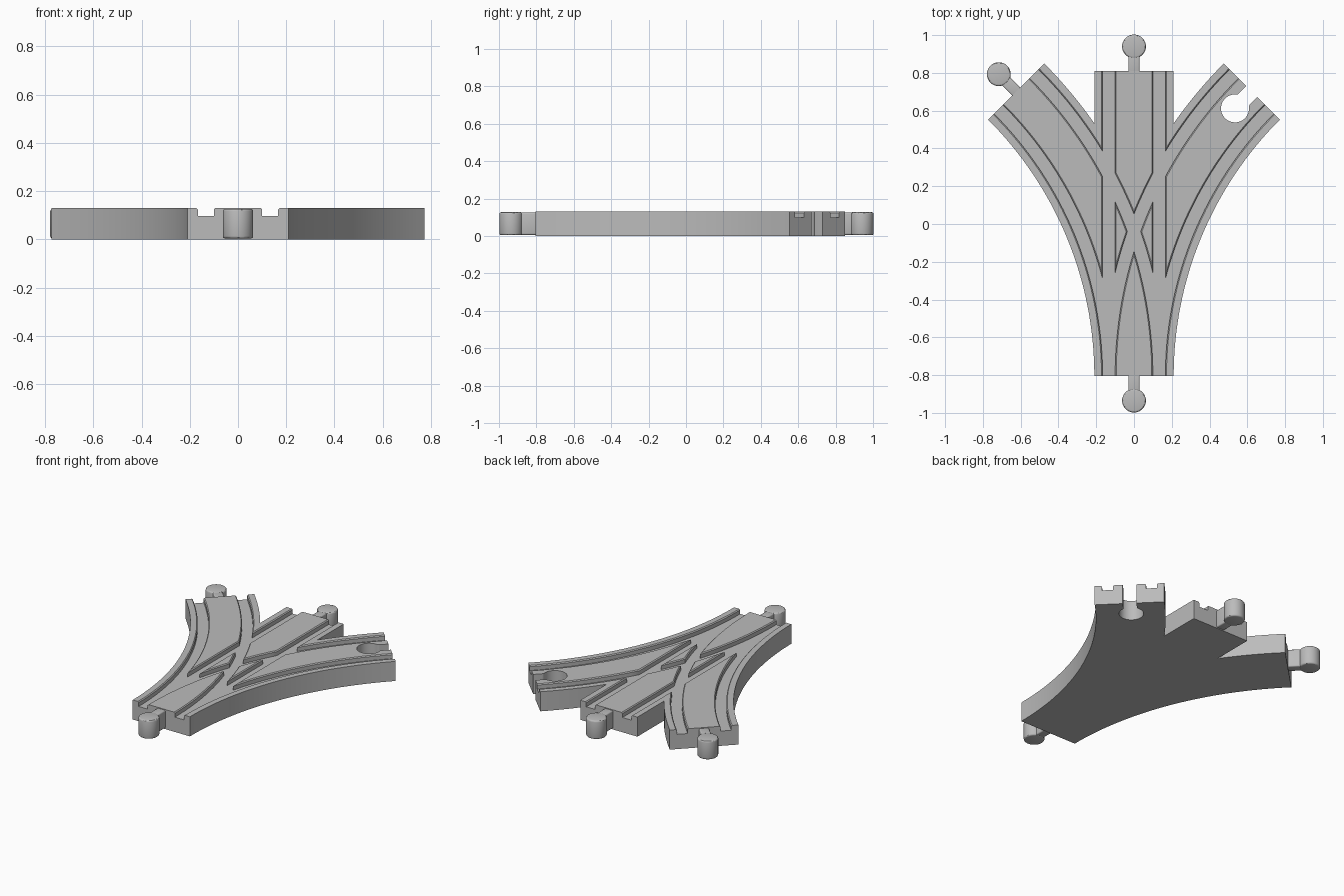
import bpy, bmesh
from math import sin, cos, tan, pi, radians, sqrt, atan2
from mathutils import Matrix, Vector

if "Cube" in bpy.data.objects:
    bpy.data.objects.remove(bpy.data.objects["Cube"], do_unlink=True)

FRONT, BACK = -0.805, 0.81      # ends of the straight track
HALF, HEIGHT = 0.21, 0.13       # track half width and thickness
RADIUS, SWEEP = 2.13, pi / 4    # centre line of the curved tracks
FLOOR = 0.098                   # height of the groove floor
STEPS = 32

grey = bpy.data.materials.new("plain grey")
grey.use_nodes = True
colour = (0.5, 0.5, 0.5, 1)
grey.diffuse_color = colour
grey.node_tree.nodes["Principled BSDF"].inputs["Base Color"].default_value = colour


def new_object(name, bm):
    bmesh.ops.recalc_face_normals(bm, faces=bm.faces)
    mesh = bpy.data.meshes.new(name)
    bm.to_mesh(mesh)
    bm.free()
    mesh.materials.append(grey)
    obj = bpy.data.objects.new(name, mesh)
    bpy.context.collection.objects.link(obj)
    return obj


def activate(obj):
    bpy.ops.object.select_all(action='DESELECT')
    obj.select_set(True)
    bpy.context.view_layer.objects.active = obj


def smooth(obj):
    activate(obj)
    bpy.ops.object.shade_smooth_by_angle(angle=radians(30))


def prism(name, outline, z0, z1):
    bm = bmesh.new()
    face = bm.faces.new([bm.verts.new((x, y, z0)) for x, y in outline])
    top = bmesh.ops.extrude_face_region(bm, geom=[face])["geom"]
    verts = [v for v in top if isinstance(v, bmesh.types.BMVert)]
    bmesh.ops.translate(bm, verts=verts, vec=(0, 0, z1 - z0))
    return new_object(name, bm)


def arc_point(side, angle, offset, extra=0.0):
    """Point on a curved track, offset towards the inside of its bend."""
    r = RADIUS - offset
    return (side * (RADIUS - r * cos(angle) + extra * sin(angle)),
            FRONT + r * sin(angle) + extra * cos(angle))


def track_path(side, offset):
    """Groove line running a little past both ends of a track."""
    if side == 0:
        return [(offset, FRONT - 0.05), (offset, BACK + 0.05)]
    pts = [arc_point(side, SWEEP * i / STEPS, offset) for i in range(STEPS + 1)]
    return ([arc_point(side, 0, offset, -0.05)] + pts
            + [arc_point(side, SWEEP, offset, 0.05)])


def groove_cutter(side, sign):
    """Channel section with eased upper edges, swept along a track."""
    lo, hi, ease = 0.1, 0.166, HEIGHT - 0.006
    section = [(lo, FLOOR), (hi, FLOOR), (hi, ease), (hi + 0.016, ease + 0.016),
               (lo - 0.016, ease + 0.016), (lo, ease)]
    bm = bmesh.new()
    rails = [[bm.verts.new((x, y, z)) for x, y in track_path(side, sign * off)]
             for off, z in section]
    for a, b in zip(rails, rails[1:] + rails[:1]):
        for i in range(len(a) - 1):
            bm.faces.new((a[i], a[i + 1], b[i + 1], b[i]))
    bm.faces.new([r[0] for r in rails])
    bm.faces.new([r[-1] for r in rails])
    return new_object("groove_cutter", bm)


def socket_cutter():
    """Round socket with a slot to the end of the right-hand curve."""
    hole, slot, fillet, reach = 0.074, 0.041, 0.018, 0.2
    u = sqrt((hole + fillet) ** 2 - (slot + fillet) ** 2)
    turn = atan2(slot + fillet, u)
    half = [(reach, slot)]
    for i in range(7):
        a = -pi / 2 - (pi / 2 - turn) * i / 6
        half.append((u + fillet * cos(a), slot + fillet + fillet * sin(a)))
    for i in range(1, 24):
        a = turn + (pi - turn) * i / 24
        half.append((hole * cos(a), hole * sin(a)))
    outline = half + [(-hole, 0)] + [(x, -y) for x, y in reversed(half)]
    cutter = prism("socket_cutter", outline, -0.1, 0.3)
    x, y = arc_point(1, SWEEP, 0, -0.126)
    cutter.data.transform(Matrix.Translation((x, y, 0)) @ Matrix.Rotation(SWEEP, 4, 'Z'))
    return cutter


def cut(obj, cutter):
    activate(obj)
    mod = obj.modifiers.new("cut", 'BOOLEAN')
    mod.operation, mod.solver, mod.object = 'DIFFERENCE', 'EXACT', cutter
    bpy.ops.object.modifier_apply(modifier=mod.name)
    bpy.data.objects.remove(cutter, do_unlink=True)


def connector(name, x, y, heading):
    """Round peg on a short neck, pointing along the heading."""
    direction = Vector((cos(heading), sin(heading), 0))
    base = Vector((x, y, 0))
    peg = bmesh.new()
    bmesh.ops.create_cone(peg, cap_ends=True, segments=40, radius1=0.063,
                          radius2=0.063, depth=0.123)
    neck = bmesh.new()
    bmesh.ops.create_cube(neck, size=1)
    bmesh.ops.scale(neck, verts=neck.verts, vec=(0.13, 0.06, 0.119))
    for part, bm, along, ease in (("peg", peg, 0.13, 0.01), ("neck", neck, 0.04, 0.008)):
        obj = new_object(name + "_" + part, bm)
        place = Matrix.Translation(base + direction * along + Vector((0, 0, 0.0655)))
        obj.data.transform(place @ Matrix.Rotation(heading, 4, 'Z'))
        bevel = obj.modifiers.new("eased edges", 'BEVEL')
        bevel.width, bevel.segments = ease, 3
        bevel.limit_method, bevel.angle_limit = 'ANGLE', radians(40)
        activate(obj)
        bpy.ops.object.modifier_apply(modifier=bevel.name)
        smooth(obj)


# Track body: straight track with a curve branching to each side
outer = RADIUS + HALF
split = sqrt(outer ** 2 - (RADIUS - HALF) ** 2)
split_angle = atan2(split, RADIUS - HALF)
right = [arc_point(1, SWEEP * i / STEPS, HALF) for i in range(STEPS + 1)]
right += [arc_point(1, SWEEP + (split_angle - SWEEP) * i / 8, -HALF) for i in range(9)]
right.append((HALF, BACK))
body = prism("track_body", right + [(-x, y) for x, y in reversed(right)], 0, HEIGHT)

# Wheel grooves and the socket
for side in (0, -1, 1):
    for sign in (-1, 1):
        cut(body, groove_cutter(side, sign))
cut(body, socket_cutter())
smooth(body)

# Pegs on the front, back and right-branch ends
connector("front_connector", 0, FRONT, -pi / 2)
connector("back_connector", 0, BACK, pi / 2)
connector("right_connector", *arc_point(-1, SWEEP, 0), pi - SWEEP)
